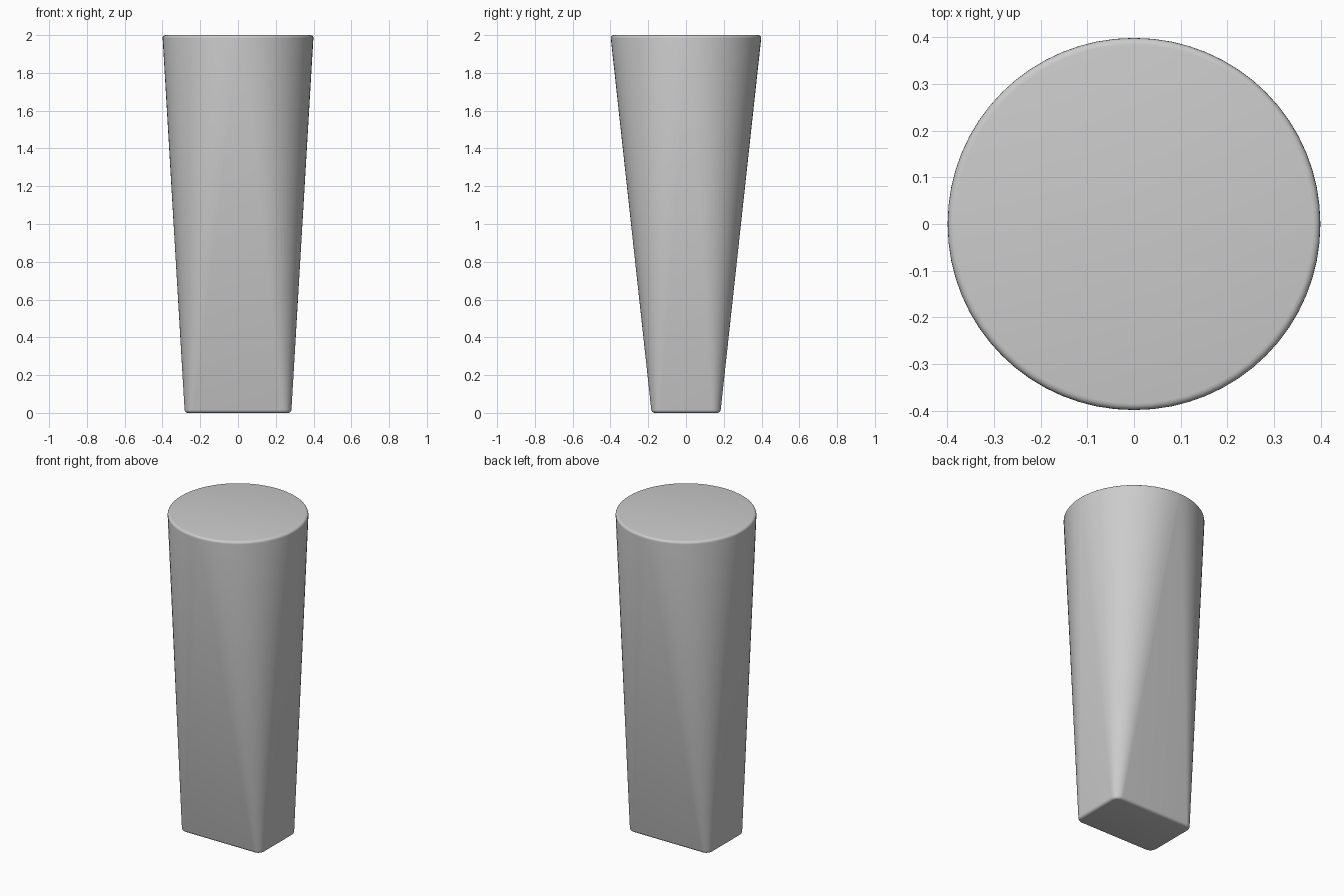
import bpy, bmesh, math

if "Cube" in bpy.data.objects:
    bpy.data.objects.remove(bpy.data.objects["Cube"], do_unlink=True)

HEIGHT, TOP_RADIUS = 2.0, 0.4
BASE_X, BASE_Y, CORNER = 0.282, 0.182, 0.045
FILLET, FILLET_STEPS, ARC_STEPS = 0.016, 4, 16


def section(z, inset):
    """Outline blending from a rounded rectangle (bottom) to a circle (top)."""
    t = z / HEIGHT
    cx, cy = (BASE_X - CORNER) * (1 - t), (BASE_Y - CORNER) * (1 - t)
    r = CORNER + (TOP_RADIUS - CORNER) * t - inset
    points = []
    for quadrant, (sx, sy) in enumerate([(1, 1), (-1, 1), (-1, -1), (1, -1)]):
        for i in range(ARC_STEPS + 1):
            a = (quadrant + i / ARC_STEPS) * math.pi / 2
            points.append((sx * cx + r * math.cos(a), sy * cy + r * math.sin(a), z))
    return points


# Heights and insets of the sections, with rounded rims at both ends
rim = [(FILLET * (1 - math.sin(a)), FILLET * (1 - math.cos(a)))
       for a in (math.pi / 2 * (1 - k / FILLET_STEPS) for k in range(FILLET_STEPS + 1))]
levels = [(drop, FILLET - side) for side, drop in
          [(FILLET * math.sin(k / FILLET_STEPS * math.pi / 2),
            FILLET * (1 - math.cos(k / FILLET_STEPS * math.pi / 2)))
           for k in range(FILLET_STEPS + 1)]]
levels += [(HEIGHT - z, inset) for z, inset in reversed(levels)]

# Tapered leg body
bm = bmesh.new()
rings = [[bm.verts.new(p) for p in section(z, inset)] for z, inset in levels]
for low, high in zip(rings, rings[1:]):
    for i in range(len(low)):
        j = (i + 1) % len(low)
        bm.faces.new((low[i], low[j], high[j], high[i]))
bm.faces.new(rings[0][::-1])
bm.faces.new(rings[-1])
bmesh.ops.remove_doubles(bm, verts=bm.verts, dist=0.0003)
bmesh.ops.recalc_face_normals(bm, faces=bm.faces)

mesh = bpy.data.meshes.new("tapered_leg")
bm.to_mesh(mesh)
bm.free()
leg = bpy.data.objects.new("tapered_leg", mesh)
bpy.context.collection.objects.link(leg)

bpy.ops.object.select_all(action="DESELECT")
leg.select_set(True)
bpy.context.view_layer.objects.active = leg
bpy.ops.object.shade_smooth_by_angle(angle=math.radians(30))
